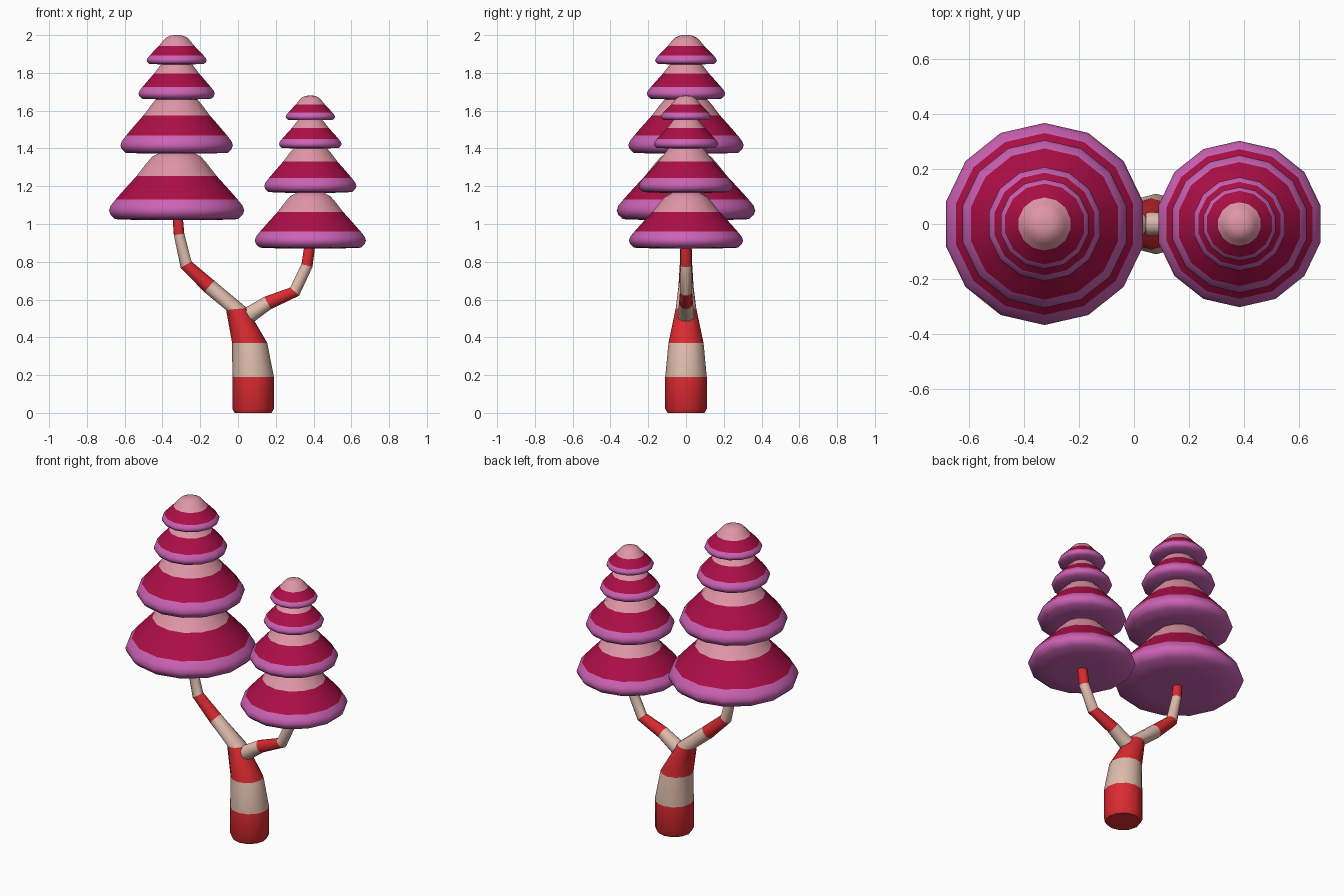
import bpy, bmesh, math
from mathutils import Vector

if "Cube" in bpy.data.objects:
    bpy.data.objects.remove(bpy.data.objects["Cube"])


def material(name, rgb):
    lin = [((c / 255 + 0.055) / 1.055) ** 2.4 for c in rgb]
    m = bpy.data.materials.new(name)
    m.diffuse_color = (*lin, 1)
    m.use_nodes = True
    m.node_tree.nodes["Principled BSDF"].inputs["Base Color"].default_value = m.diffuse_color
    return m


RED = material("bark red", (218, 42, 48))
CREAM = material("bark cream", (222, 188, 172))
PURPLE = material("leaf purple", (204, 98, 180))
CRIMSON = material("leaf crimson", (172, 14, 70))
PINK = material("leaf pink", (224, 150, 166))


def loft(name, rings, bands, mats, angle):
    """Skin a list of point rings; bands[i] is the material of the strip above ring i."""
    bm = bmesh.new()
    loops = [[bm.verts.new(p) for p in ring] for ring in rings]
    n = len(loops[0])
    for a, b, band in zip(loops, loops[1:], bands):
        for i in range(n):
            j = (i + 1) % n
            bm.faces.new((a[i], a[j], b[j], b[i])).material_index = band
    bm.faces.new(loops[0][::-1]).material_index = bands[0]
    bm.faces.new(loops[-1]).material_index = bands[-1]
    bmesh.ops.recalc_face_normals(bm, faces=bm.faces)
    mesh = bpy.data.meshes.new(name)
    bm.to_mesh(mesh)
    bm.free()
    for m in mats:
        mesh.materials.append(m)
    ob = bpy.data.objects.new(name, mesh)
    bpy.context.collection.objects.link(ob)
    bpy.ops.object.select_all(action='DESELECT')
    ob.select_set(True)
    bpy.context.view_layer.objects.active = ob
    bpy.ops.object.shade_smooth_by_angle(angle=math.radians(angle))
    return ob


def limb(name, nodes, bands, sides=12):
    """Bark tube in the xz plane; node = x, z, radius, lean of the ring in degrees."""
    rings = []
    for x, z, r, lean in nodes:
        t = math.radians(lean)
        u = Vector((math.cos(t), 0, -math.sin(t)))
        rings.append([Vector((x, 0, z)) + r * (u * math.cos(a) + Vector((0, math.sin(a), 0)))
                      for a in (2 * math.pi * i / sides for i in range(sides))])
    loft(name, rings, bands, (RED, CREAM), 32)


# Trunk running on into the left branch
limb("trunk_and_left_branch", [
    (0.08, 0.0, 0.098, 0), (0.08, 0.022, 0.11, 0), (0.08, 0.19, 0.11, 0),
    (0.062, 0.37, 0.093, 0), (-0.008, 0.55, 0.055, -6), (-0.152, 0.67, 0.04, -48),
    (-0.275, 0.785, 0.033, -30), (-0.312, 0.945, 0.028, -8), (-0.322, 1.07, 0.027, 0)],
    [0, 0, 1, 0, 1, 0, 1, 0])

# Right branch, growing out of the trunk top
limb("right_branch", [
    (0.055, 0.515, 0.044, 60), (0.157, 0.582, 0.037, 62), (0.30, 0.642, 0.032, 42),
    (0.365, 0.78, 0.03, 15), (0.385, 0.92, 0.028, 6)],
    [1, 0, 1, 0])

# Bell-shaped tier profile: radius and height fractions, with band colours
PROFILE = [(0.5, 0.0), (0.91, 0.015), (0.98, 0.08), (1.0, 0.14), (0.975, 0.21), (0.90, 0.30),
           (0.75, 0.465), (0.59, 0.635), (0.45, 0.81), (0.36, 0.91), (0.23, 0.975), (0.1, 1.0)]
BANDS = [0, 0, 0, 0, 0, 1, 1, 2, 2, 2, 2]


def tier(name, x, base, radius, height, sides=14):
    angles = [math.pi / 2 + 2 * math.pi * i / sides for i in range(sides)]
    rings = [[(x + radius * r * math.cos(a), radius * r * math.sin(a), base + height * h)
              for a in angles] for r, h in PROFILE]
    loft(name, rings, BANDS, (PURPLE, CRIMSON, PINK), 60)


# Two crowns of stacked tiers: base height, radius, tier height
CROWNS = {
    "left": (-0.325, [(1.02, 0.367, 0.37), (1.372, 0.305, 0.32),
                      (1.66, 0.207, 0.215), (1.845, 0.163, 0.155)]),
    "right": (0.383, [(0.87, 0.302, 0.305), (1.165, 0.25, 0.26),
                      (1.40, 0.17, 0.17), (1.55, 0.134, 0.13)]),
}
for side, (x, tiers) in CROWNS.items():
    for k, (base, radius, height) in enumerate(tiers, 1):
        tier(f"{side}_crown_tier_{k}", x, base, radius, height)
